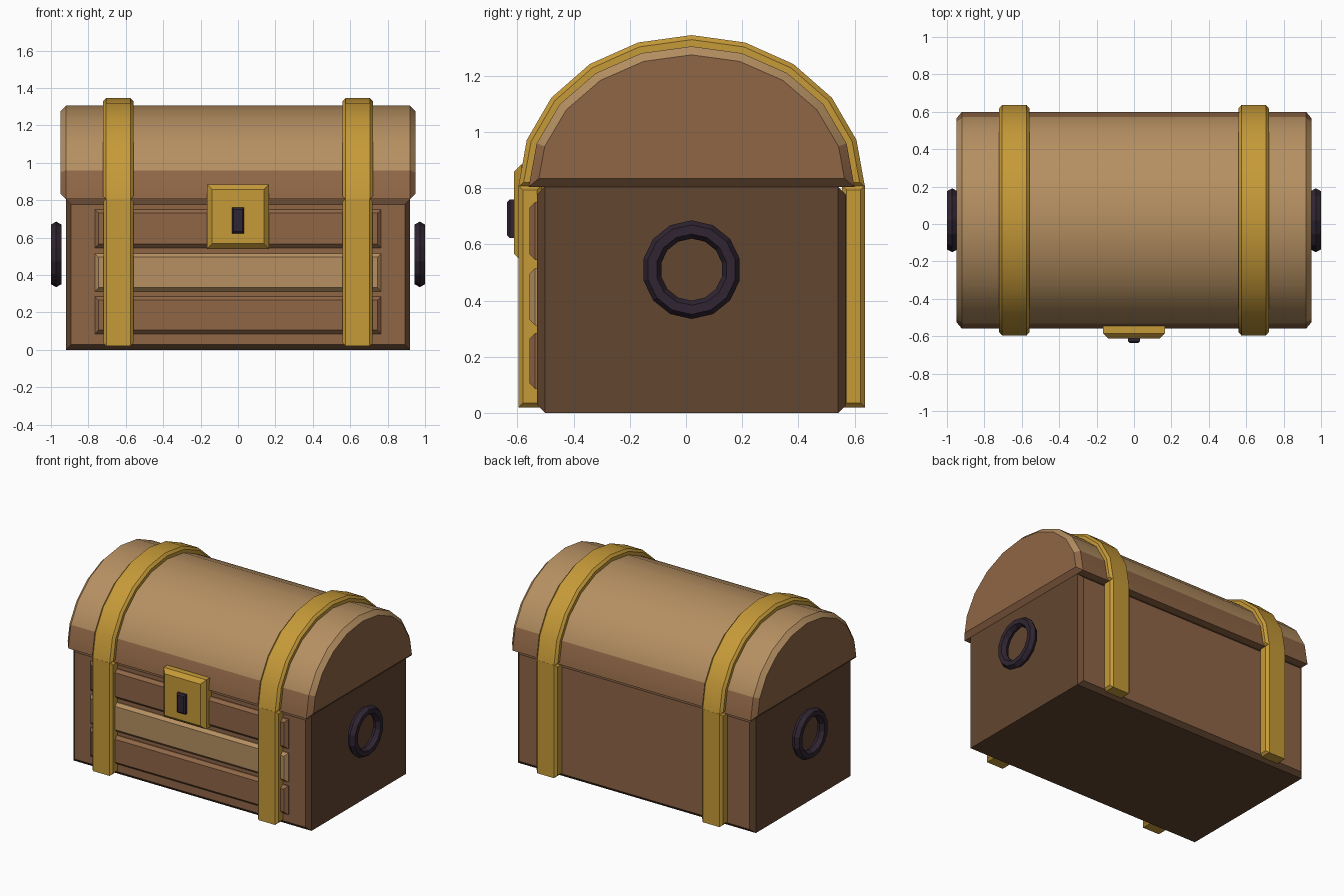
import bpy, bmesh, math
from mathutils import Vector, Matrix

if "Cube" in bpy.data.objects:
    bpy.data.objects.remove(bpy.data.objects["Cube"])


def srgb(r, g, b):
    f = lambda c: c / 12.92 if c <= 0.04045 else ((c + 0.055) / 1.055) ** 2.4
    return (f(r / 255), f(g / 255), f(b / 255), 1)


def material(name, rgb):
    m = bpy.data.materials.new(name)
    m.diffuse_color = srgb(*rgb)
    m.use_nodes = True
    m.node_tree.nodes["Principled BSDF"].inputs["Base Color"].default_value = m.diffuse_color
    return m


TAN = material("light wood", (182, 144, 98))
MID = material("brown wood", (143, 102, 70))
DARK = material("dark wood", (99, 70, 48))
GOLD = material("gold metal", (198, 154, 56))
IRON = material("dark iron", (48, 37, 50))
CY = 0.02  # middle of the chest in y


def inset(pts, d):
    """Move every edge of a counter-clockwise outline inwards by d."""
    out = []
    for i, p in enumerate(pts):
        p = Vector(p)
        e1 = (p - Vector(pts[i - 1])).normalized()
        e2 = (Vector(pts[(i + 1) % len(pts)]) - p).normalized()
        n1, n2 = Vector((-e1.y, e1.x)), Vector((-e2.y, e2.x))
        out.append(p + (n1 + n2) * d / (1 + n1.dot(n2)))
    return out


def finish(name, bm, mats, rule=None, smooth=False):
    bmesh.ops.recalc_face_normals(bm, faces=bm.faces)
    if rule:
        for f in bm.faces:
            f.material_index = rule(f)
    me = bpy.data.meshes.new(name)
    bm.to_mesh(me)
    bm.free()
    for m in mats:
        me.materials.append(m)
    ob = bpy.data.objects.new(name, me)
    bpy.context.collection.objects.link(ob)
    if smooth:
        bpy.ops.object.select_all(action='DESELECT')
        ob.select_set(True)
        bpy.context.view_layer.objects.active = ob
        bpy.ops.object.shade_smooth_by_angle(angle=math.radians(30))
    return ob


def prism(name, pts, axis, lo, hi, c, mats, rule=None, smooth=False):
    """Extrude an outline along x or y, with chamfered ends."""
    bm = bmesh.new()
    small = inset(pts, c)
    rings = []
    for t, outline in ((lo, small), (lo + c, pts), (hi - c, pts), (hi, small)):
        rings.append([bm.verts.new((t, u, v) if axis == 'x' else (u, t, v))
                      for u, v in outline])
    n = len(pts)
    for a, b in zip(rings, rings[1:]):
        for i in range(n):
            j = (i + 1) % n
            bm.faces.new((a[i], a[j], b[j], b[i]))
    bm.faces.new(rings[0])
    bm.faces.new(rings[-1])
    return finish(name, bm, mats, rule, smooth)


def rect(u0, u1, v0, v1):
    return [(u0, v0), (u1, v0), (u1, v1), (u0, v1)]


def arch(a, h, base):
    return [(CY + a * math.cos(math.pi * i / 10), base + h * math.sin(math.pi * i / 10))
            for i in range(11)]


# chest body: brown front and back, dark sides, chamfers and bottom
prism("chest_body", rect(-0.92, 0.92, 0, 0.805), 'y', CY - 0.55, CY + 0.55, 0.028,
      [MID, DARK], lambda f: 0 if abs(f.normal.y) > 0.9 else 1)

# domed lid: light top, brown end caps and lowest strip
prism("lid", arch(0.58, 0.5, 0.805), 'x', -0.95, 0.95, 0.03, [TAN, MID],
      lambda f: 0 if abs(f.normal.x) < 0.9 and f.calc_center_median().z > 0.97 else 1,
      smooth=True)

# front planks
for i, (z0, z1) in enumerate(((0.085, 0.285), (0.312, 0.515), (0.545, 0.75))):
    prism("front_plank_%d" % (i + 1), rect(-0.765, 0.765, z0, z1), 'y',
          -0.557, -0.49, 0.02, [TAN if i == 1 else MID])

# metal bands over the lid, with straps down the front and back
for side, x in (("left", -0.64), ("right", 0.64)):
    prism("lid_band_" + side, arch(0.617, 0.54, 0.805), 'x', x - 0.081, x + 0.081,
          0.016, [GOLD], smooth=True)
    for face, y0, y1 in (("front", CY - 0.617, CY - 0.535), ("back", CY + 0.535, CY + 0.617)):
        prism("strap_%s_%s" % (face, side), rect(y0, y1, 0.02, 0.81), 'x',
              x - 0.08, x + 0.08, 0.016, [GOLD])

# lock plate and keyhole
prism("lock_plate", rect(-0.165, 0.165, 0.54, 0.885), 'y', -0.613, -0.5, 0.027, [GOLD])
prism("keyhole", rect(-0.033, 0.033, 0.623, 0.76), 'y', -0.637, -0.59, 0.01, [IRON])

# ring handles on both sides
for side, x in (("left", -0.972), ("right", 0.972)):
    bm = bmesh.new()
    grid = []
    for i in range(14):
        a = math.pi / 2 + 2 * math.pi * i / 14
        ring = []
        for k in range(6):
            b = math.pi * k / 3
            r = 0.143 + 0.0325 * math.cos(b)
            ring.append(bm.verts.new((x + 0.0325 * math.sin(b),
                                      CY + r * math.cos(a), 0.51 + r * math.sin(a))))
        grid.append(ring)
    for i in range(14):
        p, q = grid[i], grid[(i + 1) % 14]
        for k in range(6):
            m = (k + 1) % 6
            bm.faces.new((p[k], p[m], q[m], q[k]))
    finish("ring_handle_" + side, bm, [IRON])
